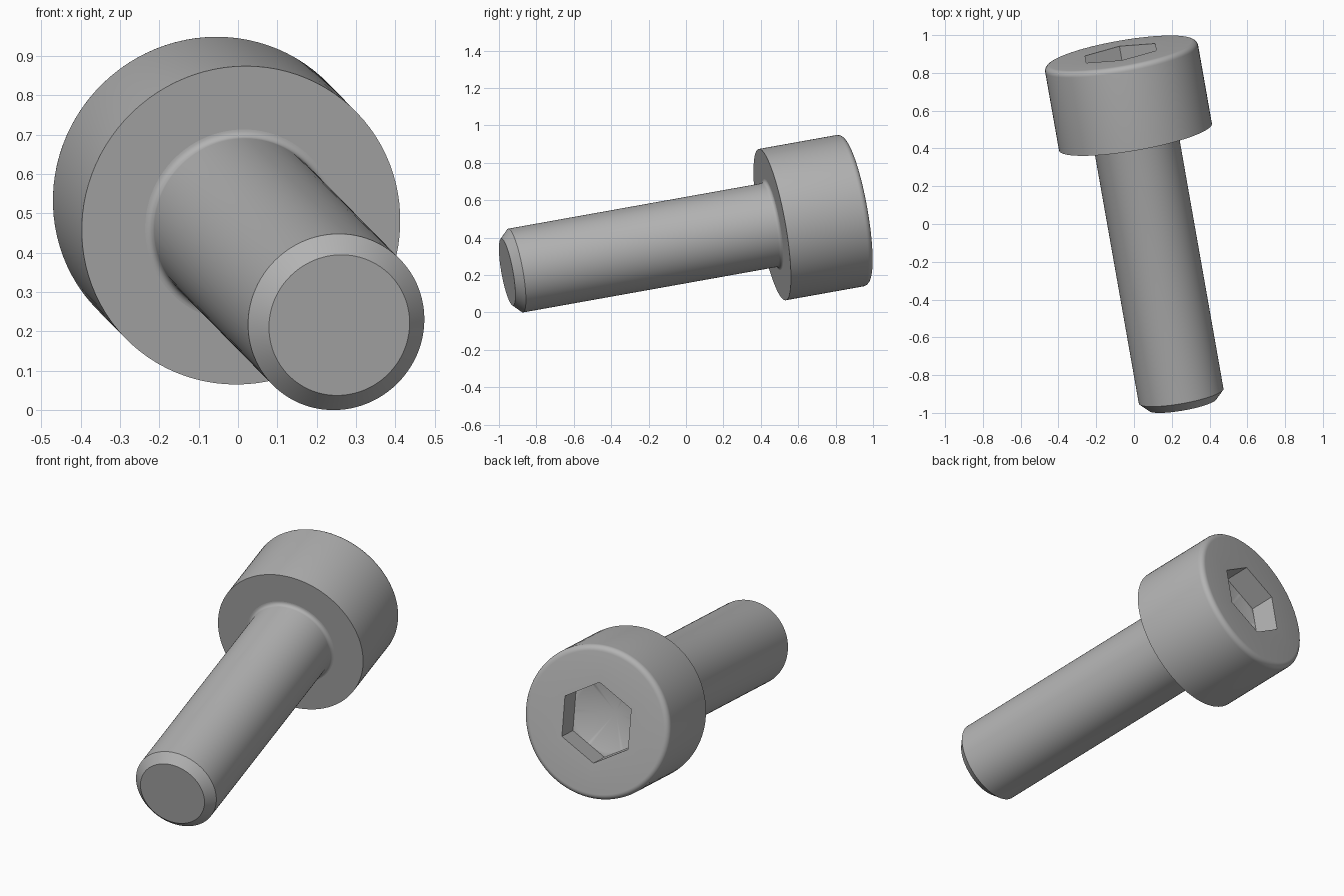
import bpy, bmesh
from math import sin, cos, pi, radians, tan
from mathutils import Matrix, Vector

cube = bpy.data.objects.get("Cube")
if cube:
    bpy.data.objects.remove(cube, do_unlink=True)

SEGMENTS = 96
SHANK_R, SHANK_LEN, CHAMFER, NECK = 0.2275, 1.461, 0.046, 0.02
HEAD_R, HEAD_LEN, ROUND = 0.411, 0.457, 0.03
SOCKET_R, SOCKET_DEPTH = 0.188, 0.137

steel = bpy.data.materials.new("steel_grey")
steel.use_nodes = True
colour = (0.45, 0.45, 0.45, 1)
steel.diffuse_color = colour
steel.node_tree.nodes["Principled BSDF"].inputs["Base Color"].default_value = colour

# Screw axis: lying back towards +y, turned and raised a little
placement = (Matrix.Translation((0.2575, -0.956, 0.216))
             @ Matrix.Rotation(radians(10), 4, 'Z')
             @ Matrix.Rotation(radians(-80), 4, 'X'))


def hex_radius(angle):
    """Distance from the centre to a hexagon outline."""
    return SOCKET_R / cos((angle + pi / 6) % (pi / 3) - pi / 6)


def arc(centre_r, centre_z, radius, start, end, steps=6):
    """Quarter round as (radius, height) rings."""
    angles = [radians(start + (end - start) * i / steps) for i in range(steps + 1)]
    return [(centre_r + radius * cos(a), centre_z + radius * sin(a)) for a in angles]


def lathe(name, profile):
    """Join rings into a skin; a ring radius may be a function, 0 is a pole."""
    bm = bmesh.new()
    rings = []
    for r, z in profile:
        if r == 0:
            rings.append([bm.verts.new((0, 0, z))] * SEGMENTS)
            continue
        ring = []
        for i in range(SEGMENTS):
            a = 2 * pi * i / SEGMENTS
            d = r(a) if callable(r) else r
            ring.append(bm.verts.new((d * cos(a), d * sin(a), z)))
        rings.append(ring)
    for low, high in zip(rings, rings[1:]):
        for i in range(SEGMENTS):
            j = (i + 1) % SEGMENTS
            corners = dict.fromkeys((low[i], low[j], high[j], high[i]))
            if len(corners) > 2:
                bm.faces.new(list(corners))
    # Drop the zero-width quads where the socket floor touches the walls
    bmesh.ops.remove_doubles(bm, verts=bm.verts, dist=1e-5)
    mesh = bpy.data.meshes.new(name)
    bm.to_mesh(mesh)
    bm.free()
    mesh.materials.append(steel)
    obj = bpy.data.objects.new(name, mesh)
    bpy.context.collection.objects.link(obj)
    obj.matrix_world = placement
    bpy.ops.object.select_all(action='DESELECT')
    obj.select_set(True)
    bpy.context.view_layer.objects.active = obj
    bpy.ops.object.shade_smooth_by_angle(angle=radians(32))
    return obj


# Shank: flat chamfered tip, plain cylinder, small fillet under the head
lathe("shank", [(0, 0), (SHANK_R - CHAMFER, 0), (SHANK_R, CHAMFER)]
      + arc(SHANK_R + NECK, SHANK_LEN - NECK, NECK, 180, 90))

# Head: rounded top rim, hexagonal socket with a conical floor
top = SHANK_LEN + HEAD_LEN
floor = top - SOCKET_DEPTH
lathe("socket_head", [(SHANK_R + NECK, SHANK_LEN), (HEAD_R, SHANK_LEN)]
      + arc(HEAD_R - ROUND, top - ROUND, ROUND, 0, 90)
      + [(hex_radius, top), (hex_radius, floor), (SOCKET_R, floor),
         (0, floor - SOCKET_R * tan(radians(29)))])
